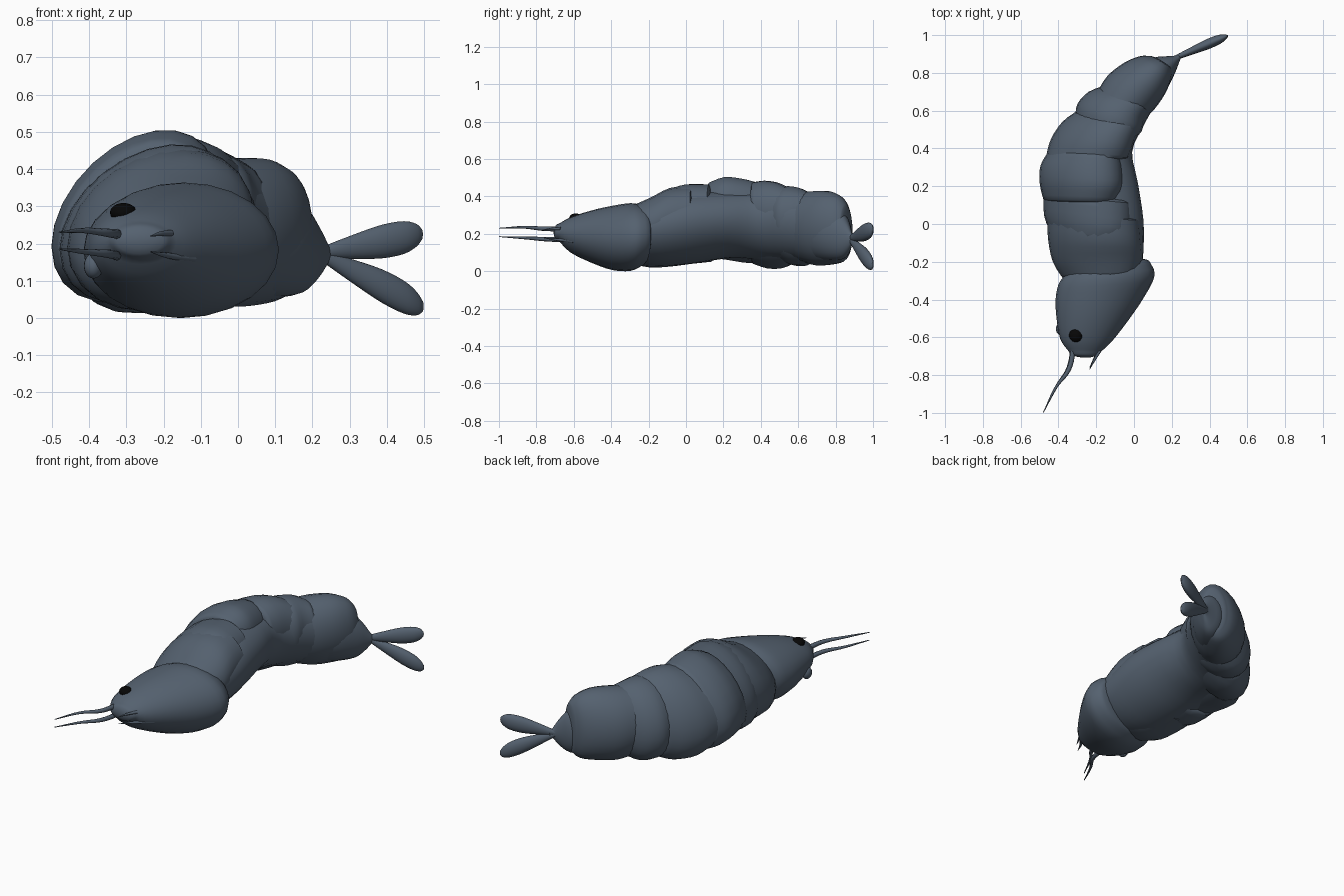
import bpy, bmesh, math
from mathutils import Vector

if "Cube" in bpy.data.objects:
    bpy.data.objects.remove(bpy.data.objects["Cube"])

SIDES = 24


def material(name, rgb):
    m = bpy.data.materials.new(name)
    m.diffuse_color = (*rgb, 1)
    m.use_nodes = True
    m.node_tree.nodes["Principled BSDF"].inputs["Base Color"].default_value = m.diffuse_color
    return m


SLATE = material("slate", (0.09, 0.12, 0.16))
BLACK = material("black", (0.002, 0.002, 0.002))


def smooth(ob, mat):
    ob.data.materials.append(mat)
    bpy.ops.object.select_all(action='DESELECT')
    ob.select_set(True)
    bpy.context.view_layer.objects.active = ob
    bpy.ops.object.shade_smooth_by_angle(angle=math.radians(50))


def catmull(rows, steps):
    # smooth interpolation through rows of numbers
    out, n = [], len(rows)
    for i in range(n - 1):
        p0, p1, p2, p3 = (rows[max(0, min(n - 1, i + k))] for k in (-1, 0, 1, 2))
        for s in range(steps):
            t = s / steps
            out.append([0.5 * (2 * b + (c - a) * t + (2 * a - 5 * b + 4 * c - d) * t * t
                               + (3 * b - a - 3 * c + d) * t ** 3)
                        for a, b, c, d in zip(p0, p1, p2, p3)])
    out.append(list(rows[-1]))
    return out


def cap_rings(end, inner, bulge):
    # shrinking rings that round off an open end
    out = []
    mid = lambda r: Vector(((r[0] + r[2]) / 2, (r[1] + r[3]) / 2))
    d = (mid(end) - mid(inner)).normalized()
    cx, cy = mid(end)
    cz = (end[4] + end[5]) / 2
    for f in (0.93, 0.75, 0.45, 0.15):
        o = d * bulge * math.sqrt(1 - f * f)
        out.append([cx + (end[0] - cx) * f + o.x, cy + (end[1] - cy) * f + o.y,
                    cx + (end[2] - cx) * f + o.x, cy + (end[3] - cy) * f + o.y,
                    cz + (end[4] - cz) * f, cz + (end[5] - cz) * f])
    return out


def shell(name, rings, bulge=0.02, tilt=0.0, steps=3):
    # each ring: back-side x,y, belly-side x,y, low z, high z; tilt leans the oval
    rows = catmull(rings, steps)
    rows = cap_rings(rows[0], rows[1], bulge)[::-1] + rows + cap_rings(rows[-1], rows[-2], bulge)
    bm = bmesh.new()
    loops = []
    for xl, yl, xr, yr, z0, z1 in rows:
        loop = []
        for k in range(SIDES):
            a = 2 * math.pi * k / SIDES
            u = (1 + math.cos(a)) / 2
            z = (z0 + z1) / 2 + (z1 - z0) / 2 * math.sin(a + tilt)
            loop.append(bm.verts.new((xl + (xr - xl) * u, yl + (yr - yl) * u, z)))
        loops.append(loop)
    for a, b in zip(loops, loops[1:]):
        for k in range(SIDES):
            j = (k + 1) % SIDES
            bm.faces.new((a[k], a[j], b[j], b[k]))
    bm.faces.new(loops[0])
    bm.faces.new(loops[-1])
    bmesh.ops.recalc_face_normals(bm, faces=bm.faces)
    me = bpy.data.meshes.new(name)
    bm.to_mesh(me)
    bm.free()
    ob = bpy.data.objects.new(name, me)
    bpy.context.collection.objects.link(ob)
    smooth(ob, SLATE)


# head shield
shell("head", [
    (-.345, -.675, -.18, -.68, .16, .255), (-.39, -.61, -.12, -.625, .10, .288),
    (-.41, -.50, -.03, -.51, .045, .325), (-.415, -.40, .055, -.385, .006, .35),
    (-.40, -.32, .11, -.27, .002, .364), (-.37, -.275, .08, -.195, .03, .352)], .03)

# soft trunk running under all the plates and tapering to the tail stalk
shell("trunk", [
    (-.33, -.32, .04, -.25, .05, .34), (-.40, -.15, .05, -.14, .025, .38),
    (-.42, .05, .05, .02, .04, .42), (-.44, .25, .02, .22, .07, .43),
    (-.38, .42, -.01, .38, .06, .43), (-.25, .6, .04, .5, .06, .41),
    (-.10, .75, .10, .61, .055, .38)], tilt=.2)
shell("tail_stalk", [
    (-.10, .75, .09, .61, .06, .38), (.02, .84, .165, .70, .055, .36),
    (.11, .882, .213, .79, .065, .31), (.17, .888, .235, .845, .10, .255),
    (.22, .892, .247, .875, .14, .205), (.24, .905, .252, .885, .155, .19)], .005)

# overlapping back plates, front to rear
shell("plate_1", [
    (-.375, -.29, .02, -.27, .04, .355), (-.43, -.20, .045, -.18, .02, .395),
    (-.455, -.08, .04, -.09, .025, .445), (-.46, .04, .03, .02, .04, .458)], tilt=.25)
shell("plate_2", [
    (-.44, -.05, -.05, -.09, .06, .44), (-.475, .04, -.01, -.03, .04, .465),
    (-.48, .15, -.01, .11, .05, .465)], .03, tilt=.35)
shell("plate_3", [
    (-.48, .13, -.09, .12, .07, .475), (-.50, .22, -.06, .20, .06, .505),
    (-.495, .31, -.06, .29, .045, .497), (-.455, .38, -.07, .36, .04, .48)], tilt=.4)
shell("plate_4", [
    (-.465, .36, -.03, .35, .04, .475), (-.44, .45, -.01, .40, .015, .485),
    (-.38, .54, .01, .46, .015, .475), (-.30, .60, .03, .51, .04, .45)], tilt=.35)
shell("plate_5", [
    (-.31, .57, .00, .45, .05, .445), (-.30, .635, .04, .49, .03, .455),
    (-.24, .70, .055, .55, .03, .445), (-.15, .735, .08, .60, .06, .42)], tilt=.25)
shell("tail_plate", [
    (-.20, .69, .05, .55, .05, .42), (-.14, .785, .11, .61, .03, .43),
    (-.05, .855, .165, .69, .035, .428), (.03, .888, .197, .77, .05, .40),
    (.08, .89, .20, .82, .08, .36)], .012, tilt=.1)


# tail fan: two narrow lobes
def lobe(name, start, tip):
    s, t = Vector(start), Vector(tip)
    n = Vector((t.y - s.y, s.x - t.x)).normalized()
    rings = []
    for f, w, h in ((0, .012, .014), (.3, .019, .031), (.6, .026, .045),
                    (.82, .024, .044), (.94, .015, .031), (.99, .006, .016)):
        c = s.lerp(t, f)
        rings.append((c.x - n.x * w, c.y - n.y * w, c.x + n.x * w, c.y + n.y * w, c.z - h, c.z + h))
    shell(name, rings, .004)


lobe("tail_lobe_upper", (.22, .88, .175), (.495, .997, .225))
lobe("tail_lobe_lower", (.22, .88, .17), (.497, .997, .030))


# feelers
def feeler(name, pts, radius):
    cu = bpy.data.curves.new(name, 'CURVE')
    cu.dimensions = '3D'
    cu.bevel_depth = radius
    cu.bevel_resolution = 2
    cu.resolution_u = 5
    cu.use_fill_caps = True
    sp = cu.splines.new('BEZIER')
    sp.bezier_points.add(len(pts) - 1)
    for i, (b, p) in enumerate(zip(sp.bezier_points, pts)):
        b.co = p
        b.handle_left_type = b.handle_right_type = 'AUTO'
        b.radius = 1 - .85 * (i / (len(pts) - 1)) ** 1.5
    ob = bpy.data.objects.new(name, cu)
    bpy.context.collection.objects.link(ob)
    cu.materials.append(SLATE)


feeler("long_feeler_upper", [(-.32, -.66, .225), (-.345, -.77, .228), (-.41, -.86, .235), (-.48, -.998, .23)], .014)
feeler("long_feeler_lower", [(-.32, -.60, .165), (-.345, -.76, .172), (-.41, -.86, .178), (-.48, -.998, .185)], .014)
feeler("short_feeler_upper", [(-.18, -.67, .228), (-.21, -.72, .226), (-.235, -.77, .22)], .009)
feeler("short_feeler_lower", [(-.12, -.60, .16), (-.19, -.68, .168), (-.235, -.76, .178)], .011)


# eyes
def eye(name, loc, scale, mat):
    bpy.ops.mesh.primitive_uv_sphere_add(segments=20, ring_count=12, radius=1, location=loc)
    ob = bpy.context.object
    ob.name = name
    ob.scale = scale
    smooth(ob, mat)


eye("eye", (-.308, -.59, .283), (.036, .035, .026), BLACK)
eye("cheek_bump", (-.388, -.555, .14), (.026, .032, .034), SLATE)
